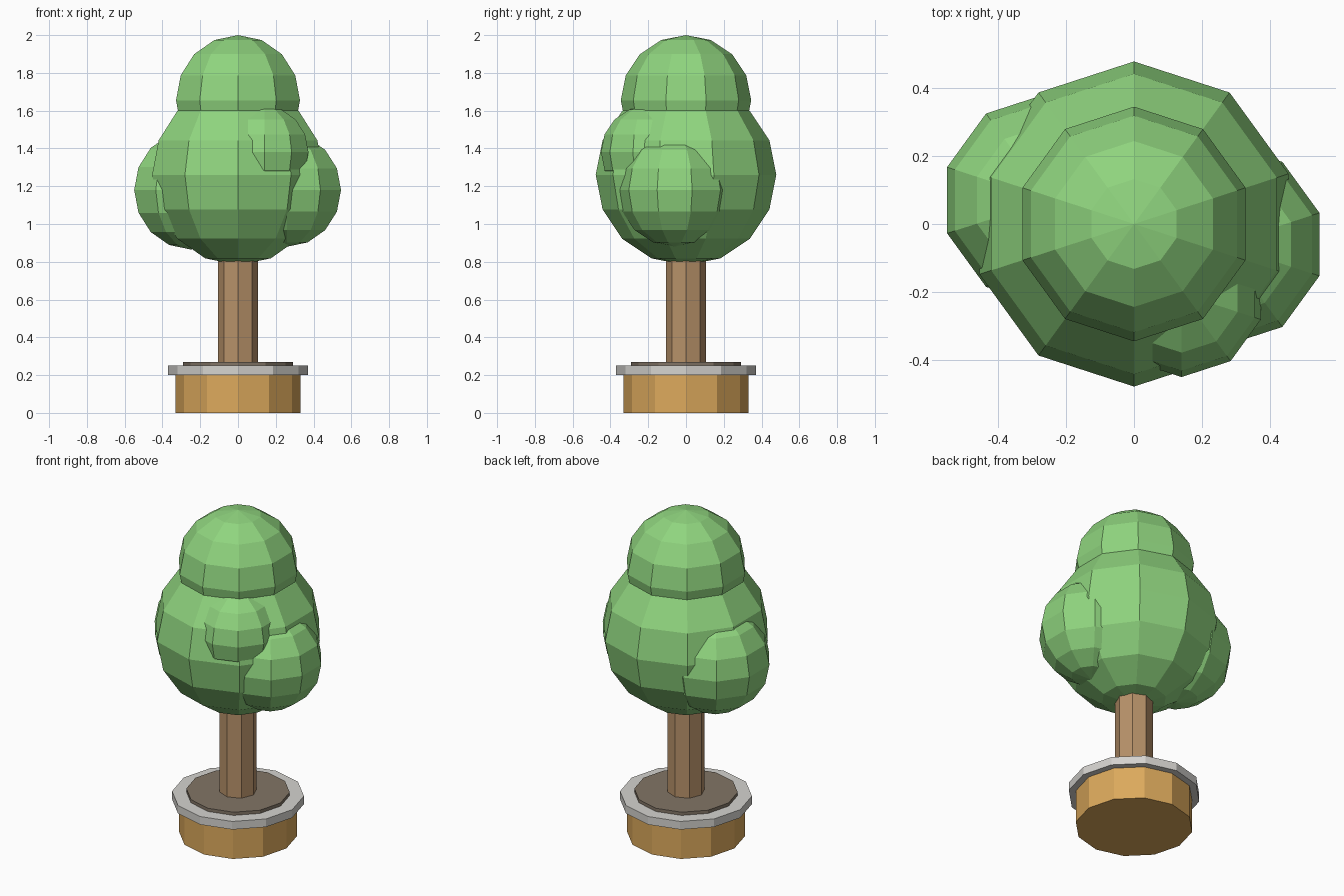
import bpy

cube = bpy.data.objects.get("Cube")
if cube:
    bpy.data.objects.remove(cube, do_unlink=True)


def material(name, rgb):
    """Flat material from 0-255 display values, stored as linear colour."""
    linear = [((c / 255 + 0.055) / 1.055) ** 2.4 for c in rgb] + [1.0]
    mat = bpy.data.materials.new(name)
    mat.use_nodes = True
    mat.diffuse_color = linear
    mat.node_tree.nodes["Principled BSDF"].inputs["Base Color"].default_value = linear
    return mat


leaf = material("leaf green", (143, 212, 126))
bark = material("bark brown", (184, 146, 106))
clay = material("pot ochre", (220, 169, 92))
stone = material("rim grey", (213, 211, 207))
earth = material("soil brown", (130, 117, 102))


def finish(name, mat):
    obj = bpy.context.object
    obj.name = name
    obj.data.name = name
    obj.data.materials.append(mat)
    bpy.ops.object.shade_flat()


def disc(name, sides, radius, bottom, top, mat):
    """Upright prism between two heights."""
    bpy.ops.mesh.primitive_cylinder_add(
        vertices=sides, radius=radius, depth=top - bottom,
        location=(0, 0, (bottom + top) / 2))
    finish(name, mat)


def foliage(name, radius, centre):
    """Faceted ball of leaves."""
    bpy.ops.mesh.primitive_uv_sphere_add(
        segments=10, ring_count=8, radius=radius, location=centre)
    finish(name, leaf)


# Planter
disc("pot", 12, 0.33, 0, 0.2, clay)
disc("pot_rim", 12, 0.37, 0.2, 0.25, stone)
disc("soil", 12, 0.29, 0.22, 0.27, earth)

# Trunk, running up into the crown
disc("trunk", 8, 0.106, 0.25, 0.95, bark)

# Crown and its smaller clumps
foliage("crown_main", 0.478, (0, 0, 1.26))
foliage("crown_top", 0.345, (0, 0, 1.655))
foliage("left_clump", 0.30, (0.26, -0.06, 1.18))
foliage("right_clump", 0.315, (-0.25, 0.07, 1.18))
foliage("front_clump", 0.245, (0.14, -0.205, 1.38))
